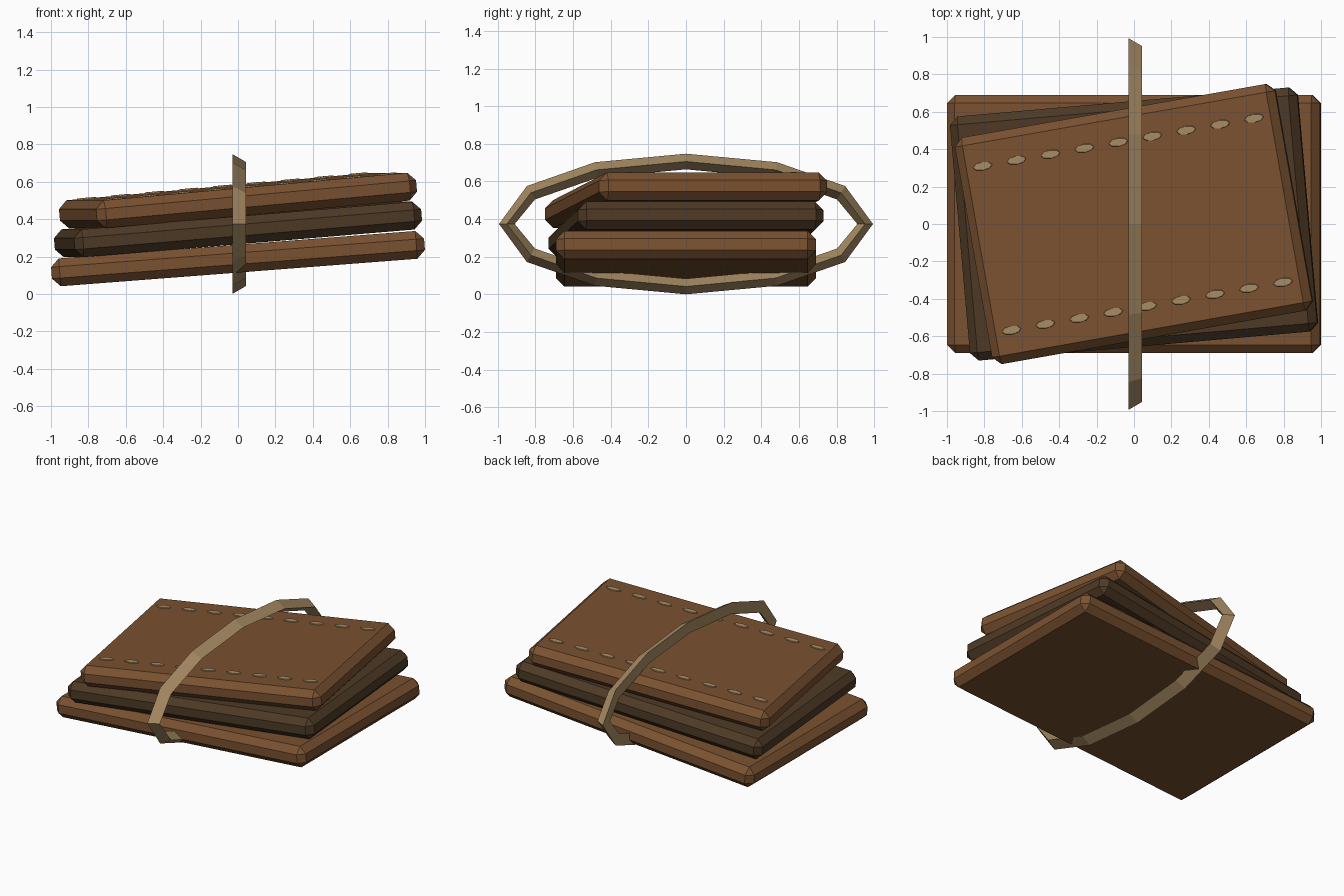
import bpy, bmesh
from math import cos, sin, pi, radians
from mathutils import Matrix, Vector

if "Cube" in bpy.data.objects:
    bpy.data.objects.remove(bpy.data.objects["Cube"])


def material(name, rgb):
    m = bpy.data.materials.new(name)
    m.diffuse_color = (*rgb, 1)
    m.use_nodes = True
    m.node_tree.nodes["Principled BSDF"].inputs["Base Color"].default_value = m.diffuse_color
    return m


brown = material("brown leather", (0.195, 0.084, 0.030))
dark = material("dark leather", (0.076, 0.042, 0.019))
tan = material("tan cord", (0.392, 0.263, 0.127))


def finish(name, bm, mat, matrix=Matrix()):
    bmesh.ops.recalc_face_normals(bm, faces=bm.faces)
    me = bpy.data.meshes.new(name)
    bm.to_mesh(me)
    bm.free()
    me.materials.append(mat)
    ob = bpy.data.objects.new(name, me)
    ob.matrix_world = matrix
    bpy.context.collection.objects.link(ob)
    return ob


THICK = 0.149


def slab(name, length, width, z, tilt, yaw, mat):
    """Chamfered leather slab, tilted along its length and then turned."""
    bm = bmesh.new()
    bmesh.ops.create_cube(bm, size=1, matrix=Matrix.Diagonal((length, width, THICK, 1)))
    bmesh.ops.bevel(bm, geom=bm.edges[:], offset=0.044, segments=1, affect='EDGES')
    place = (Matrix.Translation((0, 0, z)) @ Matrix.Rotation(radians(yaw), 4, 'Z')
             @ Matrix.Rotation(radians(-tilt), 4, 'Y'))
    finish(name, bm, mat, place)
    return place


# Stack of three slabs, each smaller and turned further
slab("bottom_hide", 2.0, 1.38, 0.189, 4.4, 0, brown)
slab("middle_hide", 1.87, 1.31, 0.345, 4.75, 5, dark)
top = slab("top_hide", 1.744, 1.23, 0.500, 5.1, 10, brown)

# Two rows of nine stitches on the top slab
bm = bmesh.new()
for side in (-1, 1):
    for i in range(9):
        place = (Matrix.Translation(((i - 4) * 0.185, side * 0.445, THICK / 2))
                 @ Matrix.Diagonal((0.056, 0.024, 0.012, 1)))
        bmesh.ops.create_cone(bm, cap_ends=True, segments=8, radius1=1, radius2=0.9,
                              depth=1, matrix=place)
finish("stitches", bm, tan, top)

# Strap: triangular section swept round a twelve-sided oval
RY, RZ, R = 0.952, 0.332, 0.048
bm = bmesh.new()
rings = []
for k in range(12):
    t = k * pi / 6
    n = Vector((0, cos(t) / RY, sin(t) / RZ)).normalized()
    c = Vector((-0.006, RY * cos(t), 0.374 + RZ * sin(t)))
    rings.append([bm.verts.new(c + n * R * sin(a) + Vector((R * cos(a), 0, 0)))
                  for a in (0, 2 * pi / 3, 4 * pi / 3)])
for k in range(12):
    a, b = rings[k], rings[(k + 1) % 12]
    for j in range(3):
        bm.faces.new((a[j], b[j], b[(j + 1) % 3], a[(j + 1) % 3]))
finish("strap", bm, tan)
